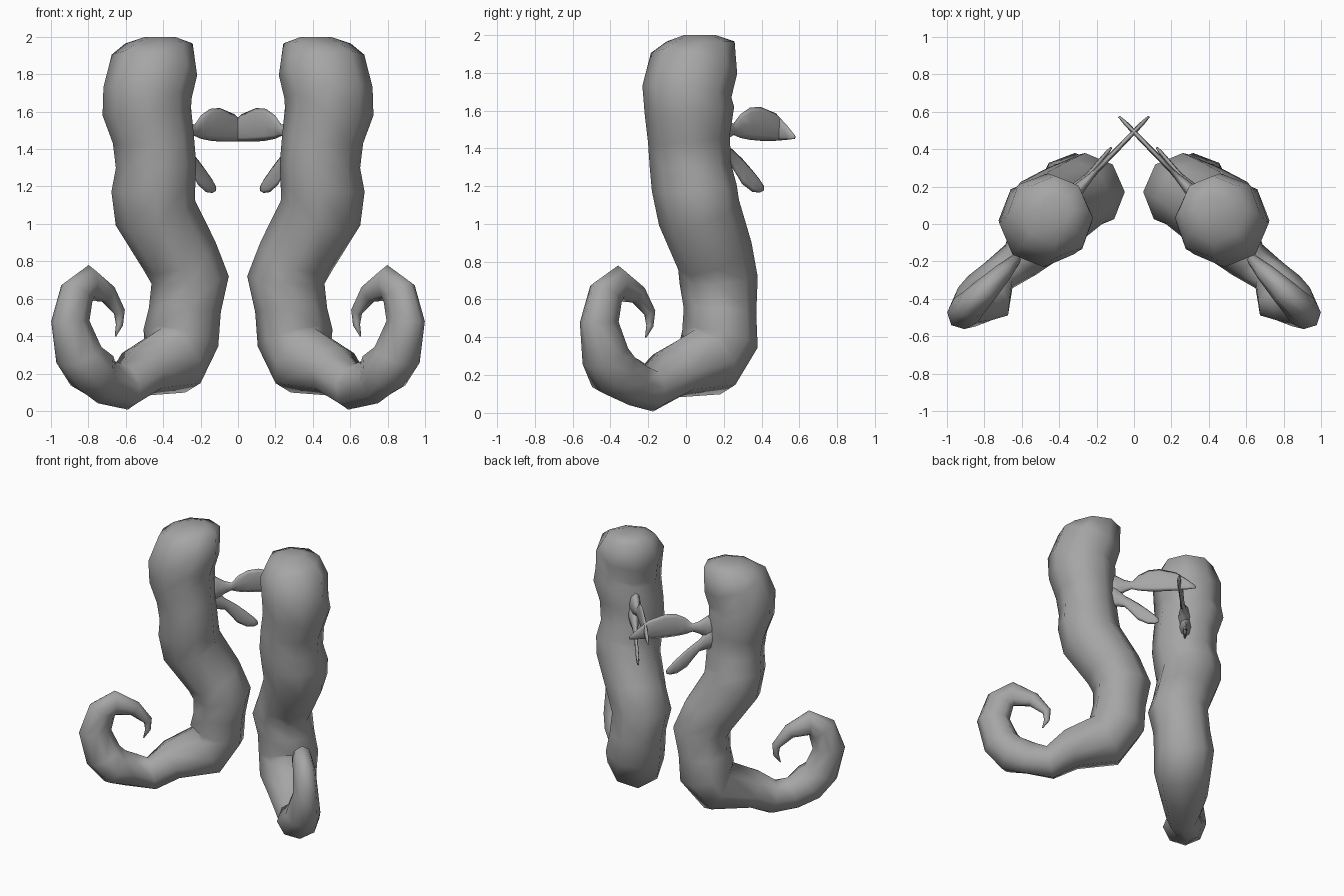
import bpy, bmesh, math
from mathutils import Vector

grey = bpy.data.materials.new("warm grey")
grey.diffuse_color = (0.38, 0.38, 0.38, 1)

ORIGIN = Vector((0.27, 0.18, 0))      # foot of the plane each horn curls in
OUT = Vector((0.70, -0.714, 0))       # outward direction in that plane
SIDE = Vector((0.714, 0.70, 0))       # across the plane
UP = Vector((0, 0, 1))


def loft(name, rings, mirror):
    """Skin a list of closed rings, cap both ends, smooth it."""
    bm = bmesh.new()
    vs = [[bm.verts.new((p.x * mirror, p.y, p.z)) for p in ring] for ring in rings]
    n = len(rings[0])
    for a, b in zip(vs, vs[1:]):
        for i in range(n):
            j = (i + 1) % n
            bm.faces.new((a[i], a[j], b[j], b[i]))
    for ring in (vs[0], vs[-1]):
        c = bm.verts.new(sum((v.co for v in ring), Vector()) / n)
        for i in range(n):
            bm.faces.new((ring[i], ring[(i + 1) % n], c))
    bmesh.ops.recalc_face_normals(bm, faces=bm.faces[:])
    for f in bm.faces:
        f.smooth = True
    me = bpy.data.meshes.new(name)
    bm.to_mesh(me)
    bm.free()
    me.materials.append(grey)
    ob = bpy.data.objects.new(name, me)
    bpy.context.collection.objects.link(ob)


# horn path: distance outward, sideways shift, height, radius in plane, radius across
PATH = [
    (0.18, 0.03, 2.00, 0.08, 0.08), (0.18, 0.037, 1.965, 0.18, 0.18),
    (0.222, 0.03, 1.85, 0.23, 0.24), (0.275, 0.03, 1.70, 0.24, 0.235),
    (0.268, 0.042, 1.60, 0.235, 0.24),
    (0.245, 0.015, 1.45, 0.21, 0.225), (0.23, 0.01, 1.31, 0.205, 0.225),
    (0.225, 0.035, 1.19, 0.215, 0.235), (0.20, 0.045, 1.06, 0.22, 0.225),
    (0.05, 0.012, 0.83, 0.205, 0.21), (-0.005, -0.015, 0.70, 0.205, 0.21),
    (0.01, 0.01, 0.54, 0.185, 0.20), (0.025, 0.025, 0.39, 0.20, 0.21),
    (0.10, 0.01, 0.27, 0.195, 0.20), (0.35, 0.0, 0.215, 0.14, 0.165),
    (0.50, -0.02, 0.13, 0.125, 0.115), (0.64, 0.005, 0.16, 0.125, 0.10),
    (0.76, -0.03, 0.215, 0.135, 0.15), (0.84, -0.01, 0.30, 0.13, 0.125),
    (0.895, 0.0, 0.48, 0.115, 0.09),
    (0.845, 0.0, 0.63, 0.105, 0.08), (0.755, 0.0, 0.685, 0.095, 0.07),
    (0.615, 0.0, 0.63, 0.055, 0.05), (0.52, 0.0, 0.53, 0.032, 0.03),
    (0.52, 0.0, 0.46, 0.02, 0.018), (0.55, 0.0, 0.40, 0.004, 0.004),
]


def horn_rings():
    pts = [ORIGIN + OUT * s + SIDE * w + UP * z for s, w, z, _, _ in PATH]
    rings = []
    for i, (p, (_, _, _, r_in, r_side)) in enumerate(zip(pts, PATH)):
        t = (pts[min(i + 1, len(pts) - 1)] - pts[max(i - 1, 0)]).normalized()
        if i < 2:
            t = -UP                   # level top
        nrm = t.cross(SIDE).normalized()
        rings.append([p + nrm * r_in * math.cos(a) + SIDE * r_side * math.sin(a)
                      for a in (k * math.tau / 8 for k in range(8))])
    return rings


def blade_rings(start, end, stations):
    """Thin lens sections: fraction along, bottom z, top z, half thickness."""
    a, b = Vector((*start, 0)), Vector((*end, 0))
    across = (b - a).normalized().cross(UP)
    rings = []
    for f, lo, hi, th in stations:
        c, mid, half = a.lerp(b, f), (lo + hi) / 2, (hi - lo) / 2
        rings.append([c + UP * (mid + half * math.cos(k * math.tau / 8))
                      + across * th * math.sin(k * math.tau / 8) for k in range(8)])
    return rings


# upper blade reaches past the centre line, lower one droops;
# both flare into the horn at the root
UPPER = [(0.0, 1.32, 1.66, 0.06), (0.2, 1.41, 1.58, 0.035), (0.28, 1.45, 1.545, 0.025),
         (0.35, 1.47, 1.53, 0.018), (0.42, 1.455, 1.58, 0.014),
         (0.52, 1.445, 1.615, 0.014), (0.63, 1.44, 1.62, 0.014),
         (0.80, 1.44, 1.585, 0.013), (0.92, 1.445, 1.52, 0.012), (1.0, 1.45, 1.47, 0.006)]
LOWER = [(0.0, 1.30, 1.60, 0.06), (0.33, 1.33, 1.47, 0.035), (0.45, 1.32, 1.41, 0.022),
         (0.55, 1.27, 1.38, 0.014), (0.66, 1.21, 1.345, 0.012),
         (0.82, 1.17, 1.285, 0.012), (0.94, 1.165, 1.235, 0.01), (1.0, 1.175, 1.205, 0.005)]

for tag, m in (("right", 1), ("left", -1)):
    loft("horn_" + tag, horn_rings(), m)
    loft("upper_blade_" + tag, blade_rings((0.40, 0.08), (-0.08, 0.575), UPPER), m)
    loft("lower_blade_" + tag, blade_rings((0.40, 0.08), (0.12, 0.41), LOWER), m)
